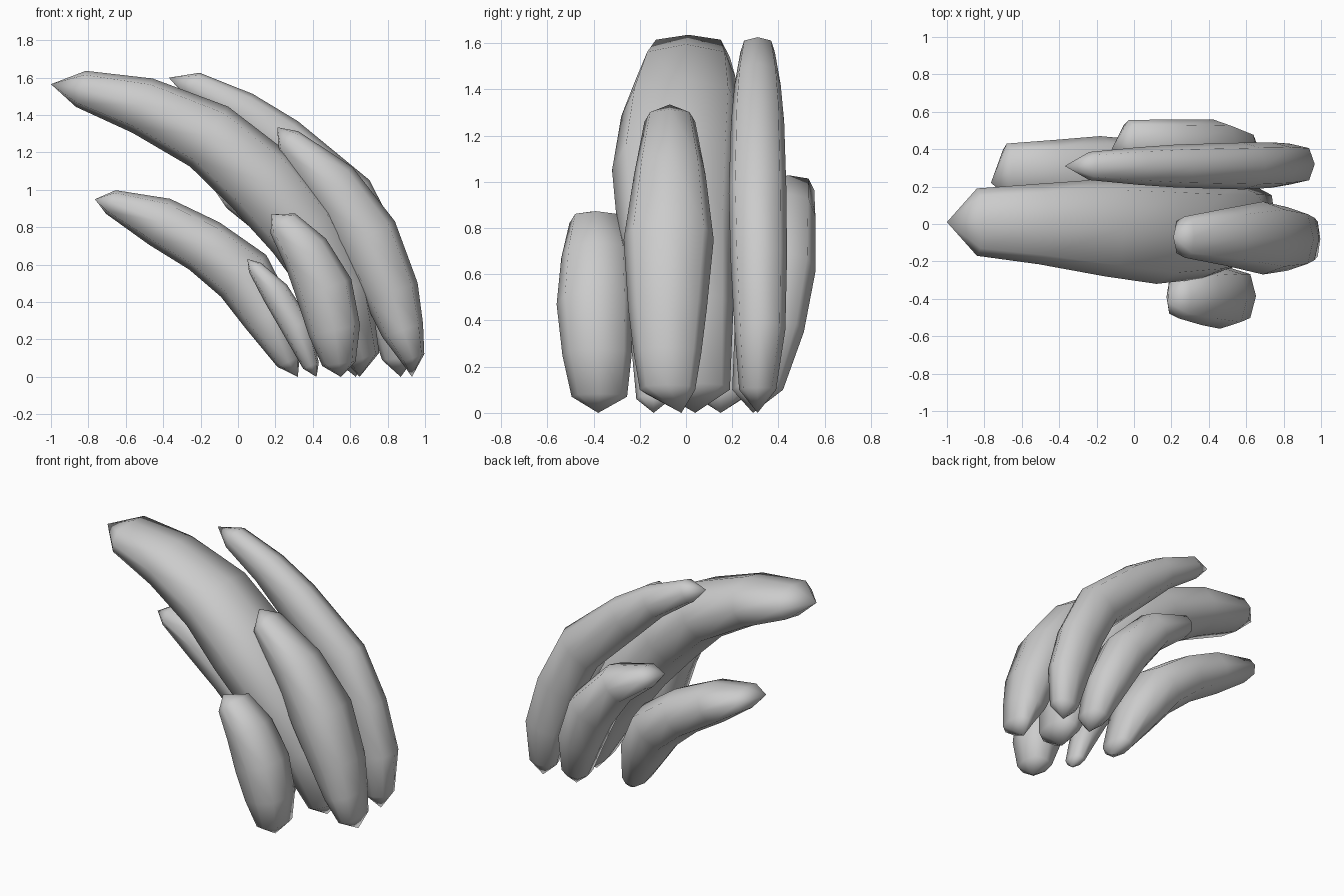
import bpy, bmesh, math
from mathutils import Vector

SIDES = 8

def soft(v):
    """Push the diagonal corners out for a fuller, boxier section."""
    return math.copysign(abs(v) ** 0.72, v) if abs(v) > 1e-6 else 0.0

def tuft(name, tip, rings, base):
    """Curved tuft: rings of (x, y, z, half thickness, half width) between two points."""
    bm = bmesh.new()
    pts = [Vector(tip)] + [Vector(r[:3]) for r in rings] + [Vector(base)]
    loops = []
    for i, (x, y, z, t, w) in enumerate(rings):
        d = pts[min(i + 2, len(rings))] - pts[max(i, 1)]
        n = Vector((-d.z, 0, d.x)).normalized()      # outward in the xz plane
        c = Vector((x, y, z))
        loops.append([bm.verts.new(c + n * t * soft(math.cos(k * math.tau / SIDES))
                      + Vector((0, w * soft(math.sin(k * math.tau / SIDES)), 0)))
                      for k in range(SIDES)])
    for r0, r1 in zip(loops, loops[1:]):
        for k in range(SIDES):
            j = (k + 1) % SIDES
            bm.faces.new((r0[k], r0[j], r1[j], r1[k]))
    for loop, p in ((loops[0], tip), (loops[-1], base)):
        v = bm.verts.new(p)
        for k in range(SIDES):
            bm.faces.new((loop[k], loop[(k + 1) % SIDES], v))
    bmesh.ops.recalc_face_normals(bm, faces=bm.faces)
    me = bpy.data.meshes.new(name)
    bm.to_mesh(me)
    bm.free()
    ob = bpy.data.objects.new(name, me)
    bpy.context.collection.objects.link(ob)
    bpy.ops.object.select_all(action='DESELECT')
    ob.select_set(True)
    bpy.context.view_layer.objects.active = ob
    bpy.ops.object.shade_smooth_by_angle(angle=math.radians(65))

# Large central tuft
tuft("large_tuft", (-1, .01, 1.565), [
    (-.84, .01, 1.54, .10, .18), (-.51, 0, 1.45, .155, .215),
    (-.155, -.02, 1.285, .19, .26), (.12, -.045, 1.05, .21, .275),
    (.35, -.04, .78, .20, .255), (.55, -.01, .45, .17, .215),
    (.67, .03, .1, .09, .16)], (.65, .04, 0))

# Long slim tuft behind it
tuft("long_back_tuft", (-.37, .31, 1.6), [
    (-.24, .31, 1.56, .075, .075), (.02, .31, 1.42, .11, .1),
    (.23, .31, 1.26, .14, .115), (.58, .31, .95, .16, .125),
    (.73, .315, .66, .155, .122), (.83, .32, .36, .14, .11),
    (.86, .31, .1, .09, .08)], (.87, .31, 0))

# Tuft on the right
tuft("right_tuft", (.21, -.07, 1.335), [
    (.27, -.07, 1.26, .075, .11), (.5, -.07, 1.03, .145, .155),
    (.69, -.075, .75, .17, .195), (.82, -.08, .45, .15, .17),
    (.88, -.08, .25, .115, .145), (.935, -.08, .1, .065, .12)], (.93, -.02, 0))

# Short front tuft
tuft("front_tuft", (.18, -.42, .87), [
    (.24, -.39, .82, .085, .115), (.36, -.39, .67, .13, .15),
    (.46, -.395, .47, .155, .165), (.515, -.385, .25, .14, .15),
    (.54, -.375, .07, .09, .12)], (.55, -.38, 0))

# Low tuft sweeping left
tuft("low_left_tuft", (-.765, .22, .95), [
    (-.68, .29, .935, .068, .14), (-.42, .275, .83, .135, .175),
    (-.18, .26, .7, .15, .21), (.03, .24, .54, .165, .21),
    (.16, .2, .33, .14, .18), (.27, .15, .08, .065, .12)], (.32, .15, 0))

# Small inner tuft
tuft("small_tuft", (.05, -.14, .63), [
    (.09, -.14, .585, .04, .055), (.2, -.14, .45, .075, .085),
    (.31, -.14, .27, .08, .095), (.39, -.14, .06, .045, .075)], (.42, -.14, 0))

# Back tuft
tuft("back_tuft", (-.12, .4, .99), [
    (-.03, .445, .965, .07, .11), (.21, .42, .85, .13, .14),
    (.42, .4, .61, .155, .16), (.54, .36, .35, .135, .15),
    (.61, .31, .1, .08, .11)], (.63, .29, 0))
